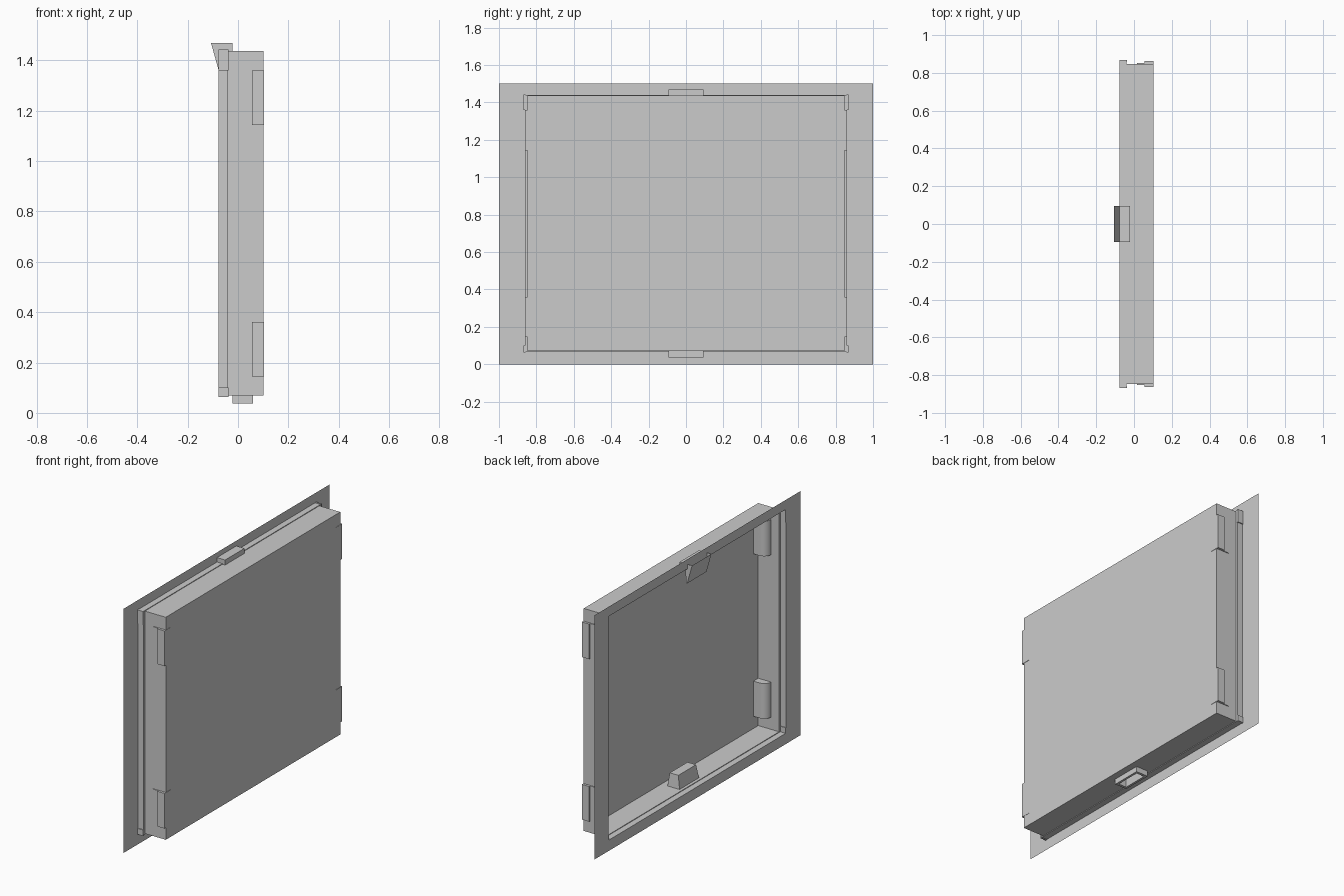
import bpy, bmesh, math

cube = bpy.data.objects.get("Cube")
if cube:
    bpy.data.objects.remove(cube, do_unlink=True)

grey = bpy.data.materials.new("plain_grey")
grey.use_nodes = True
grey.diffuse_color = (0.6, 0.6, 0.6, 1)
grey.node_tree.nodes["Principled BSDF"].inputs["Base Color"].default_value = (0.6, 0.6, 0.6, 1)


def finish(name, bm):
    bmesh.ops.recalc_face_normals(bm, faces=bm.faces[:])
    mesh = bpy.data.meshes.new(name)
    bm.to_mesh(mesh)
    bm.free()
    mesh.materials.append(grey)
    obj = bpy.data.objects.new(name, mesh)
    bpy.context.collection.objects.link(obj)
    return obj


def loft(name, rings, cap=False):
    """Sheet through a series of closed rings."""
    bm = bmesh.new()
    loops = [[bm.verts.new(p) for p in ring] for ring in rings]
    for a, b in zip(loops, loops[1:]):
        n = len(a)
        for i in range(n):
            j = (i + 1) % n
            bm.faces.new((a[i], a[j], b[j], b[i]))
    if cap:
        bm.faces.new(loops[-1])
    return finish(name, bm)


def prism(name, low, high, skip=()):
    """Closed solid between two outlines; skip leaves side faces open."""
    bm = bmesh.new()
    a = [bm.verts.new(p) for p in low]
    b = [bm.verts.new(p) for p in high]
    bm.faces.new(a)
    bm.faces.new(b)
    for i in range(len(a)):
        j = (i + 1) % len(a)
        if i not in skip:
            bm.faces.new((a[i], a[j], b[j], b[i]))
    return finish(name, bm)


def rect_x(x, y, z0, z1):
    return [(x, -y, z0), (x, y, z0), (x, y, z1), (x, -y, z1)]


def rect_z(z, x0, x1, y):
    return [(x0, -y, z), (x1, -y, z), (x1, y, z), (x0, y, z)]


BACK, STEP, FACE = -0.077, -0.04, 0.102
LOW, HIGH = 0.07, 1.437

# Thin flange, stepped rim and open tray
hole = rect_x(BACK, 0.862, 0.066, 1.441)
wall = rect_x(STEP, 0.847, LOW, HIGH)
loft("flange", [rect_x(BACK, 1, 0, 1.5), hole])
loft("rim", [hole, rect_x(STEP, 0.862, 0.066, 1.441), wall])
loft("tray", [wall, rect_x(FACE, 0.847, LOW, HIGH)], cap=True)

for side, s in (("left", 1), ("right", -1)):
    # Small blocks at the rim corners
    for level, z0, z1 in (("lower", 0.064, 0.1), ("upper", 1.36, 1.443)):
        outline = [(BACK, 0.858), (BACK, 0.868), (-0.038, 0.868), (-0.038, 0.858)]
        prism(f"{side}_{level}_rim_corner",
              [(x, s * y, z0) for x, y in outline],
              [(x, s * y, z1) for x, y in outline])

    # Corner mounts: rounded inner body and square outer plate
    for level, z0 in (("lower", 0.145), ("upper", 1.143)):
        z1 = z0 + 0.216
        body = [(0.015, 0.852), (FACE, 0.852), (FACE, 0.8)]
        for i in range(9):
            t = math.pi / 2 * i / 8
            body.append((0.06 - 0.045 * math.sin(t), 0.845 - 0.045 * math.cos(t)))
        mount = prism(f"{side}_{level}_mount_body",
                      [(x, s * y, z0) for x, y in body],
                      [(x, s * y, z1) for x, y in body])
        for poly in mount.data.polygons:
            poly.use_smooth = len(poly.vertices) == 4
        mount.data.set_sharp_from_angle(angle=math.radians(30))
        plate = [(0.055, 0.8), (0.055, 0.862), (0.104, 0.862), (0.104, 0.8)]
        prism(f"{side}_{level}_mount_plate",
              [(x, s * y, z0) for x, y in plate],
              [(x, s * y, z1) for x, y in plate])

# Top catch: slanted lip open above, covered part inside the flange
catch = [(-0.107, 1.468), (BACK, 1.468), (-0.022, 1.468), (-0.022, HIGH),
         (-0.06, HIGH), (-0.068, 1.35), (-0.074, 1.35)]
prism("top_catch", [(x, -0.094, z) for x, z in catch],
      [(x, 0.094, z) for x, z in catch], skip=(0,))

# Bottom socket: hollow outside, tapered bump inside the tray
loft("bottom_socket", [rect_z(LOW, -0.022, 0.06, 0.094),
                       rect_z(0.037, -0.022, 0.06, 0.094),
                       rect_z(0.037, -0.008, 0.046, 0.078),
                       rect_z(0.135, 0.002, 0.04, 0.074)], cap=True)
loft("bottom_socket_cover", [rect_z(LOW, -0.022, 0.06, 0.094),
                             rect_z(0.15, -0.008, 0.05, 0.086)], cap=True)

# The tray floor is opened where the socket passes through
tray = bpy.data.objects["tray"]
bm = bmesh.new()
bm.from_mesh(tray.data)
for co, no in (((-0.008, 0, 0), (1, 0, 0)), ((0.046, 0, 0), (1, 0, 0)),
               ((0, -0.078, 0), (0, 1, 0)), ((0, 0.078, 0), (0, 1, 0))):
    floor = [f for f in bm.faces if all(abs(v.co.z - LOW) < 1e-4 for v in f.verts)]
    geom = floor + list({e for f in floor for e in f.edges}) + list({v for f in floor for v in f.verts})
    bmesh.ops.bisect_plane(bm, geom=geom, plane_co=co, plane_no=no)
inside = []
for f in bm.faces:
    c = f.calc_center_median()
    if abs(c.z - LOW) < 1e-4 and -0.008 < c.x < 0.046 and abs(c.y) < 0.078:
        inside.append(f)
bmesh.ops.delete(bm, geom=inside, context="FACES")
bm.to_mesh(tray.data)
bm.free()
